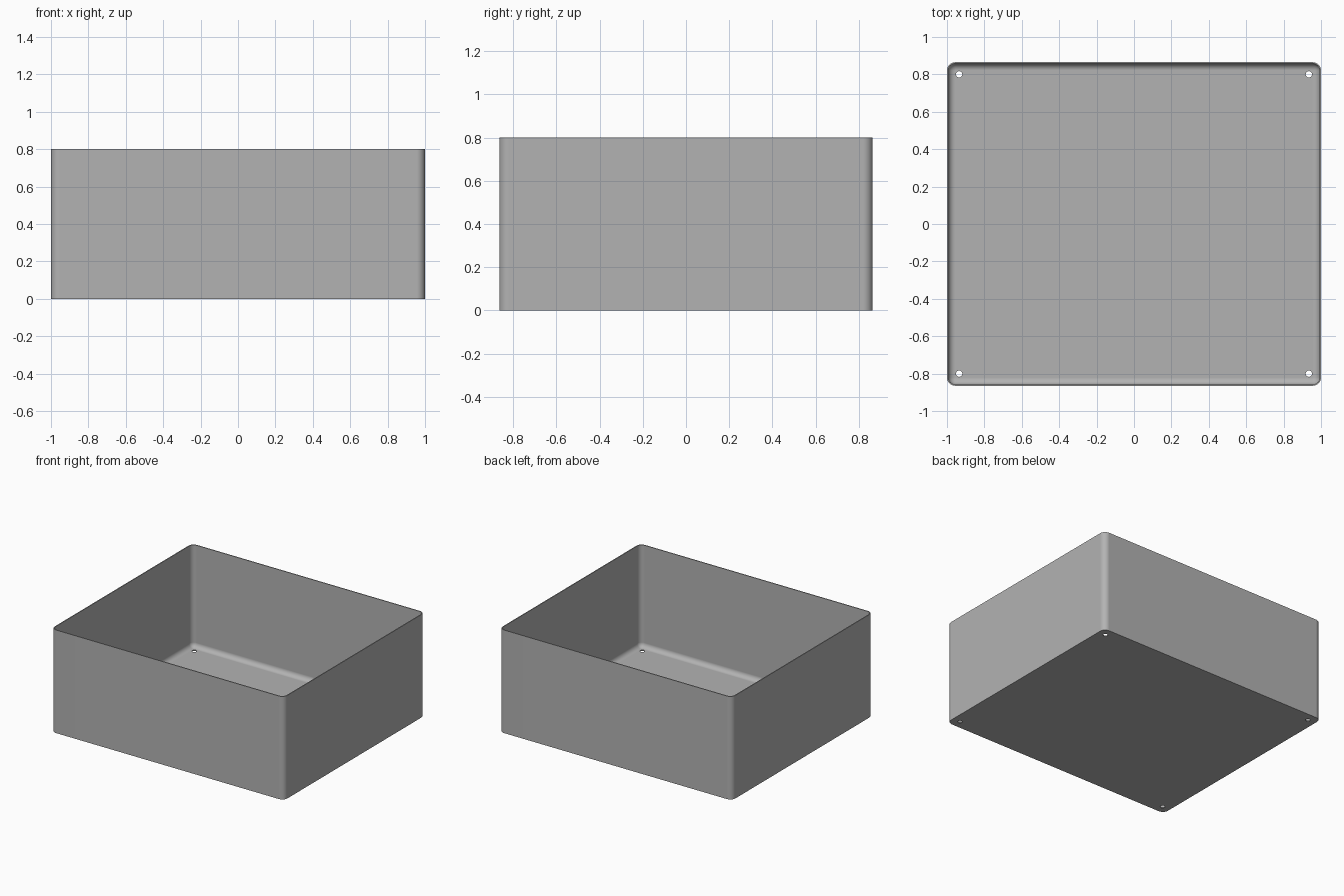
import bpy, bmesh, math

cube = bpy.data.objects.get("Cube")
if cube:
    bpy.data.objects.remove(cube, do_unlink=True)

HALF_X, HALF_Y, HEIGHT = 1.0, 0.865, 0.8
CORNER, WALL, FILLET = 0.045, 0.007, 0.037
STEPS = 8

grey = bpy.data.materials.new("plain grey")
grey.use_nodes = True
colour = (0.45, 0.45, 0.45, 1)
grey.diffuse_color = colour
grey.node_tree.nodes["Principled BSDF"].inputs["Base Color"].default_value = colour


def ring(bm, inset, z):
    """Rounded rectangle of vertices, moved inwards by inset."""
    verts = []
    radius = CORNER - inset
    for quarter, (sx, sy) in enumerate([(1, 1), (-1, 1), (-1, -1), (1, -1)]):
        for i in range(STEPS + 1):
            a = (quarter + i / STEPS) * math.pi / 2
            verts.append(bm.verts.new((sx * (HALF_X - CORNER) + radius * math.cos(a),
                                       sy * (HALF_Y - CORNER) + radius * math.sin(a), z)))
    return verts


# Open tray: outer wall, thin rim, inner wall and a rounded inner floor edge
bm = bmesh.new()
levels = [(0, 0), (0, HEIGHT), (WALL, HEIGHT)]
for i in range(STEPS + 1):
    a = i / STEPS * math.pi / 2
    levels.append((WALL + FILLET * (1 - math.cos(a)), WALL + FILLET * (1 - math.sin(a))))
rings = [ring(bm, inset, z) for inset, z in levels]
for low, high in zip(rings, rings[1:]):
    for i in range(len(low)):
        j = (i + 1) % len(low)
        bm.faces.new((low[i], low[j], high[j], high[i]))
bm.faces.new(rings[0][::-1])
bm.faces.new(rings[-1])
bmesh.ops.recalc_face_normals(bm, faces=bm.faces)
mesh = bpy.data.meshes.new("open_box")
bm.to_mesh(mesh)
bm.free()
mesh.materials.append(grey)
box = bpy.data.objects.new("open_box", mesh)
bpy.context.collection.objects.link(box)

# Four small corner holes through the floor
bm = bmesh.new()
for sx in (-1, 1):
    for sy in (-1, 1):
        made = bmesh.ops.create_cone(bm, cap_ends=True, segments=24, radius1=0.017,
                                     radius2=0.017, depth=0.1)
        bmesh.ops.translate(bm, verts=made["verts"], vec=(sx * 0.935, sy * 0.8, 0))
cut_mesh = bpy.data.meshes.new("hole_cutters")
bm.to_mesh(cut_mesh)
bm.free()
cut_mesh.materials.append(grey)
cutters = bpy.data.objects.new("hole_cutters", cut_mesh)
cutters.hide_render = True
bpy.context.collection.objects.link(cutters)

for obj in bpy.context.selected_objects:
    obj.select_set(False)
box.select_set(True)
bpy.context.view_layer.objects.active = box
holes = box.modifiers.new("holes", "BOOLEAN")
holes.operation = "DIFFERENCE"
holes.solver = "EXACT"
holes.object = cutters
bpy.ops.object.modifier_apply(modifier=holes.name)
bpy.data.objects.remove(cutters, do_unlink=True)

# Smooth rounded corners, flat walls and floor
bpy.ops.object.shade_smooth_by_angle(angle=math.radians(35))
weighted = box.modifiers.new("weighted normals", "WEIGHTED_NORMAL")
weighted.keep_sharp = True
